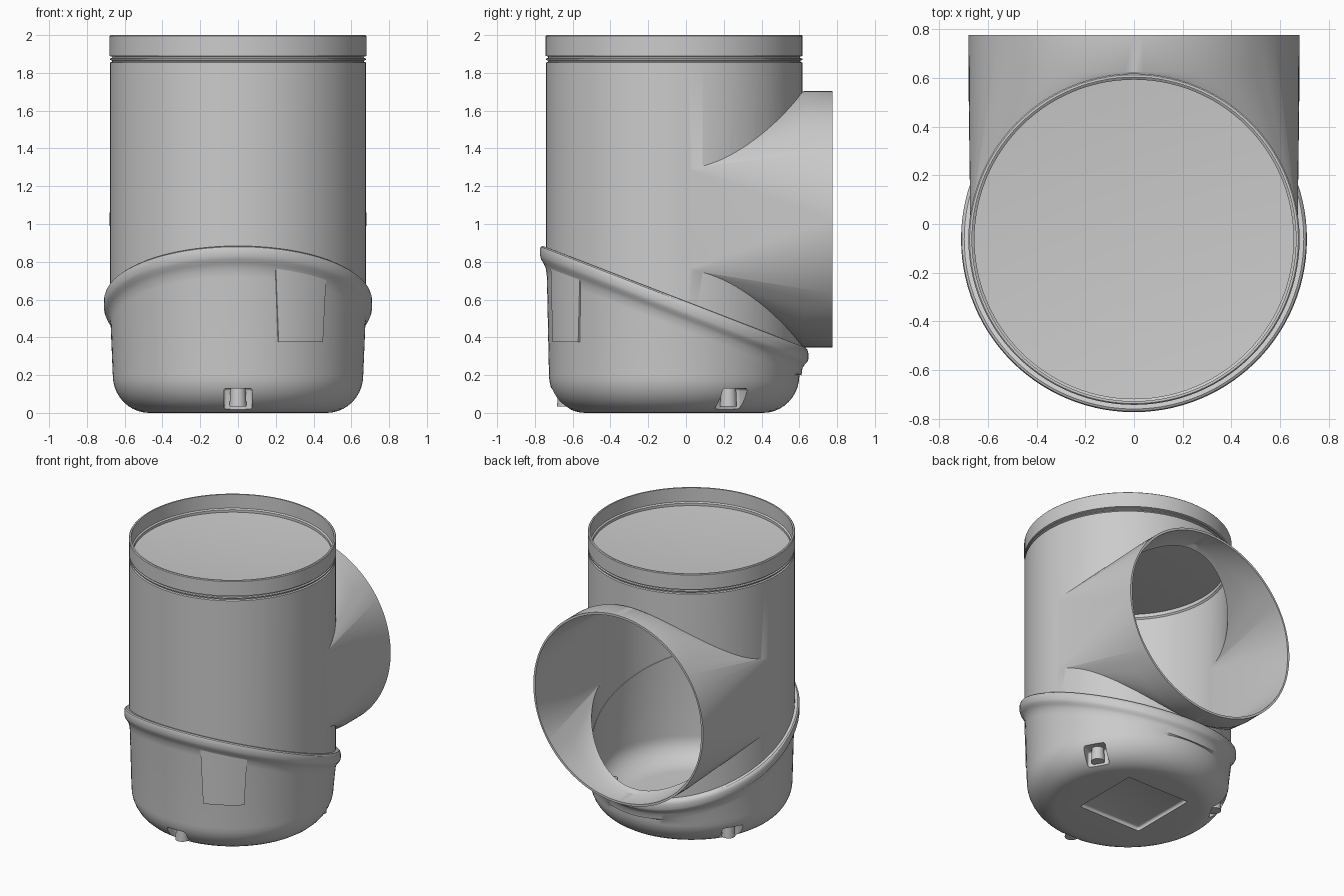
import bpy, bmesh, math
from mathutils import Matrix

if "Cube" in bpy.data.objects:
    bpy.data.objects.remove(bpy.data.objects["Cube"])

YC = -0.0625      # pipe axis position
SLOPE = -0.387    # tilt of the joint between cup and pipe
SEG = 112


def finish(name, bm):
    bmesh.ops.recalc_face_normals(bm, faces=bm.faces)
    me = bpy.data.meshes.new(name)
    bm.to_mesh(me)
    bm.free()
    ob = bpy.data.objects.new(name, me)
    bpy.context.collection.objects.link(ob)
    return ob


def lathe(name, profile, closed=False):
    """Revolve (radius, z, shear) rows; shear 1 follows the tilted joint."""
    bm = bmesh.new()
    rows = []
    for r, z, s in profile:
        if r == 0:
            rows.append([bm.verts.new((0, YC, z))] * SEG)
            continue
        row = []
        for i in range(SEG):
            a = 2 * math.pi * i / SEG
            y = r * math.sin(a)
            row.append(bm.verts.new((r * math.cos(a), YC + y, z + s * SLOPE * y)))
        rows.append(row)
    pairs = list(zip(rows, rows[1:])) + ([(rows[-1], rows[0])] if closed else [])
    for lo, hi in pairs:
        for i in range(SEG):
            j = (i + 1) % SEG
            quad = list(dict.fromkeys([lo[i], lo[j], hi[j], hi[i]]))
            bm.faces.new(quad)
    return finish(name, bm)


def port_hull(name, r, side_x, half_z, y_end):
    """Round mouth blended into two upright lines on the pipe's flanks."""
    bm = bmesh.new()
    for y in (0.625, y_end):
        for i in range(SEG):
            a = 2 * math.pi * i / SEG
            bm.verts.new((r * math.cos(a), y, 1.025 + r * math.sin(a)))
    for x in (-side_x, side_x):
        for z in (-half_z, half_z):
            bm.verts.new((x, 0.0, 1.025 + z))
    res = bmesh.ops.convex_hull(bm, input=bm.verts)
    junk = [g for g in res["geom_interior"] if isinstance(g, bmesh.types.BMVert)]
    bmesh.ops.delete(bm, geom=junk, context="VERTS")
    return finish(name, bm)


def box(name, size, loc, turn=0.0):
    bm = bmesh.new()
    m = (Matrix.Translation((0, YC, 0)) @ Matrix.Rotation(turn, 4, "Z")
         @ Matrix.Translation(loc) @ Matrix.Diagonal((*size, 1)))
    bmesh.ops.create_cube(bm, size=1, matrix=m)
    bmesh.ops.bevel(bm, geom=bm.edges[:], offset=0.015, segments=3,
                    affect="EDGES", profile=0.5)
    return finish(name, bm)


def boolean(target, cutters, op):
    for c in cutters:
        m = target.modifiers.new("bool", "BOOLEAN")
        m.operation, m.object, m.solver = op, c, "EXACT"
        bpy.context.view_layer.update()
        dg = bpy.context.evaluated_depsgraph_get()
        me = bpy.data.meshes.new_from_object(target.evaluated_get(dg))
        target.modifiers.clear()
        target.data = me
        bpy.data.objects.remove(c)


def fillet(cx, cz, rx, rz, n=10):
    return [(cx + rx * math.sin(math.pi / 2 * i / n),
             cz - rz * math.cos(math.pi / 2 * i / n), 0) for i in range(n + 1)]


def smooth(ob):
    bpy.ops.object.select_all(action="DESELECT")
    ob.select_set(True)
    bpy.context.view_layer.objects.active = ob
    bpy.ops.object.shade_smooth_by_angle(angle=math.radians(32))


# Upright pipe with grooved neck and side port
pipe = lathe("pipe_body", [
    (0, 0.57, 0), (0.678, 0.57, 1), (0.678, 1.855, 0), (0.668, 1.859, 0),
    (0.668, 1.865, 0), (0.678, 1.869, 0), (0.678, 1.876, 0), (0.667, 1.879, 0),
    (0.667, 1.886, 0), (0.68, 1.89, 0), (0.68, 1.995, 0), (0.675, 2.0, 0), (0, 2.0, 0)])
boolean(pipe, [port_hull("port", 0.68, 0.672, 0.27, 0.775)], "UNION")

# Hollow the pipe, leaving a shallow dished lid below the neck
lower_core = lathe("lower_core", [
    (0, -0.2, 0), (0.655, -0.2, 0), (0.655, 1.80, 0), (0.645, 1.81, 0),
    (0.645, 1.835, 0), (0, 1.78, 0)])
upper_core = lathe("upper_core", [
    (0, 1.82, 0), (0.655, 1.875, 0), (0.655, 1.893, 0), (0.665, 1.90, 0),
    (0.665, 2.2, 0), (0, 2.2, 0)])
boolean(pipe, [lower_core, port_hull("port_core", 0.664, 0.65, 0.25, 0.9),
               upper_core], "DIFFERENCE")

# Cup with rounded base and tilted rim band
cup = lathe("base_cup", [(0, 0, 0)] + fillet(0.47, 0.2, 0.193, 0.2) + [
    (0.674, 0.46, 1), (0.679, 0.50, 1), (0.692, 0.525, 1), (0.704, 0.54, 1),
    (0.71, 0.558, 1), (0.71, 0.592, 1), (0.706, 0.606, 1), (0.697, 0.614, 1),
    (0.67, 0.615, 1), (0, 0.615, 0)])
cavity = lathe("cavity", [(0, 0.05, 0)] + fillet(0.45, 0.22, 0.192, 0.17) + [
    (0.652, 0.5, 1), (0.652, 1.2, 0), (0, 1.2, 0)])

# Three drain pockets around the base, each with its own inner wall
turns = [math.radians(a) for a in (0, 120, 240)]
boolean(cavity, [box("pocket_wall", (0.2, 0.3, 0.3), (0, -0.64, 0.01), t)
                 for t in turns], "DIFFERENCE")
boolean(cup, [cavity] + [box("pocket", (0.15, 0.3, 0.2), (0, -0.70, 0.03), t)
                         for t in turns], "DIFFERENCE")

# Plain square recess under the base
boolean(cup, [box("recess", (0.5, 0.5, 0.1), (0, 0.06, -0.025))], "DIFFERENCE")

# Small ribs and pegs in the pockets
for n, t in enumerate(turns):
    bm = bmesh.new()
    place = (Matrix.Translation((0, YC, 0)) @ Matrix.Rotation(t, 4, "Z")
             @ Matrix.Translation((0, -0.575, 0.085)))
    bmesh.ops.create_cone(bm, cap_ends=True, segments=24, radius1=0.045,
                          radius2=0.04, depth=0.1, matrix=place)
    smooth(finish(f"drain_peg_{n + 1}", bm))

# Raised label pad on the front right of the cup
bm = bmesh.new()
N = 12
ring = []
for i in range(N + 1):
    u = i / N
    low = math.radians(-71.5 + 23 * u)
    top = math.radians(-73 + 26 * u)
    sec = []
    for r, a, z in ((0.655, low, 0.375), (0.679, low, 0.375),
                    (0.684, top, None), (0.655, top, None)):
        x, y = r * math.cos(a), r * math.sin(a)
        sec.append(bm.verts.new((x, YC + y, 0.52 + SLOPE * y if z is None else z)))
    ring.append(sec)
for a, b in zip(ring, ring[1:]):
    for k in range(4):
        bm.faces.new((a[k], a[(k + 1) % 4], b[(k + 1) % 4], b[k]))
bm.faces.new(ring[0])
bm.faces.new(ring[-1])
smooth(finish("label_pad", bm))

smooth(pipe)
smooth(cup)
